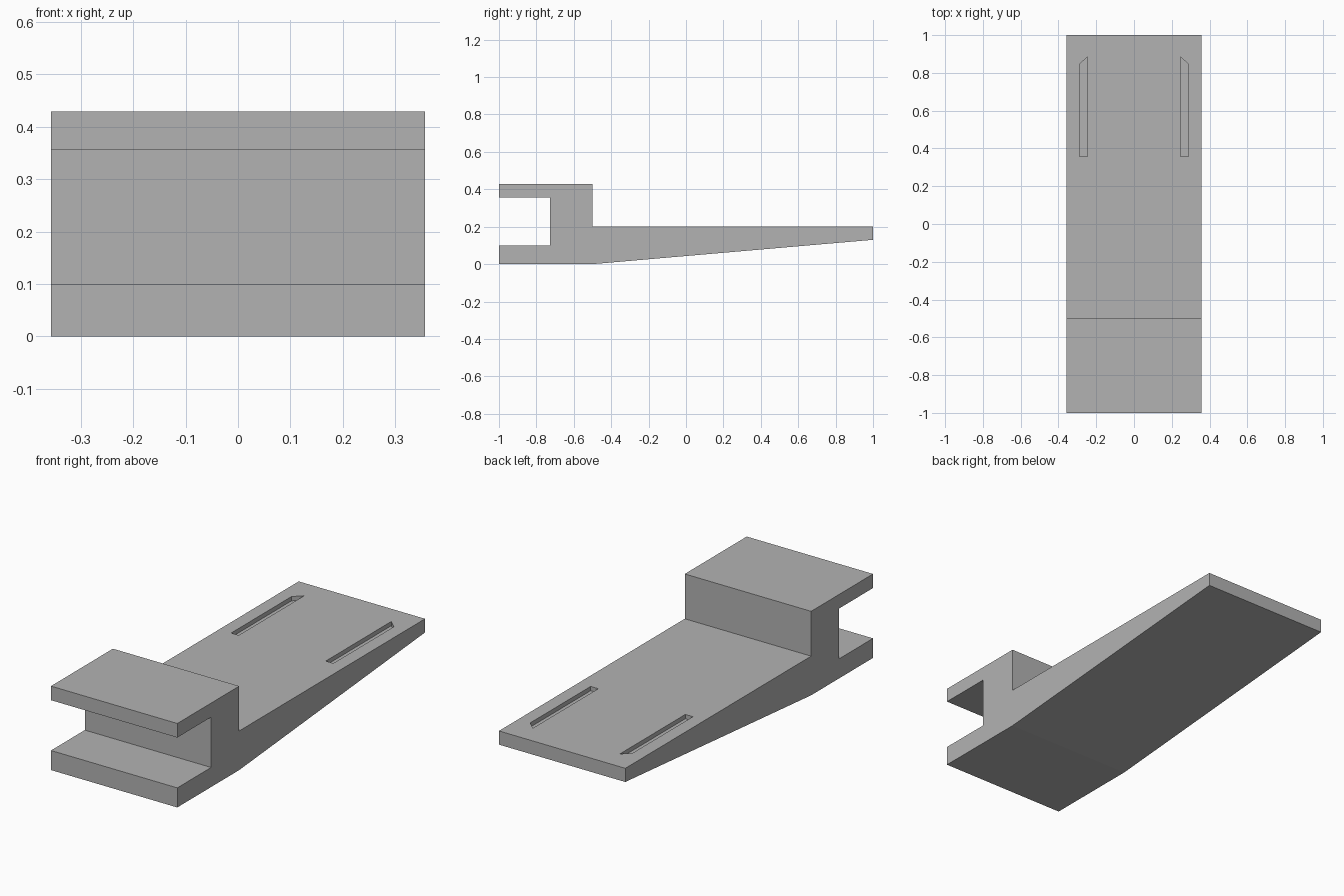
import bpy, bmesh

cube = bpy.data.objects.get("Cube")
if cube:
    bpy.data.objects.remove(cube, do_unlink=True)

GREY = (0.45, 0.45, 0.45, 1)
grey = bpy.data.materials.new("plain grey")
grey.use_nodes = True
grey.diffuse_color = GREY
grey.node_tree.nodes["Principled BSDF"].inputs["Base Color"].default_value = GREY


def prism(name, outline, offset):
    """Extrude a flat outline (3D points) along an offset into a closed solid."""
    bm = bmesh.new()
    face = bm.faces.new([bm.verts.new(p) for p in outline])
    grown = bmesh.ops.extrude_face_region(bm, geom=[face])["geom"]
    bmesh.ops.translate(bm, vec=offset,
                        verts=[v for v in grown if isinstance(v, bmesh.types.BMVert)])
    bmesh.ops.recalc_face_normals(bm, faces=bm.faces)
    mesh = bpy.data.meshes.new(name)
    bm.to_mesh(mesh)
    bm.free()
    mesh.materials.append(grey)
    obj = bpy.data.objects.new(name, mesh)
    bpy.context.collection.objects.link(obj)
    return obj


# Body: side profile of forked clamp and tapered tongue, extruded across the width
HALF_WIDTH = 0.357
TOP = 0.2
profile = [(-1, 0), (-0.5, 0), (1, 0.13), (1, TOP), (-0.5, TOP), (-0.5, 0.429),
           (-1, 0.429), (-1, 0.357), (-0.727, 0.357), (-0.727, 0.1), (-1, 0.1)]
body = prism("clamp_body", [(-HALF_WIDTH, y, z) for y, z in profile],
             (2 * HALF_WIDTH, 0, 0))

# Two shallow mirrored slots with a slanted rear end, cut into the tongue
SLOT_DEPTH = 0.022
slot = [(0.246, 0.357), (0.289, 0.357), (0.289, 0.845), (0.246, 0.886)]
for side, label in ((1, "left"), (-1, "right")):
    cutter = prism(label + "_slot_cutter",
                   [(side * x, y, TOP - SLOT_DEPTH) for x, y in slot], (0, 0, 0.1))
    cutter.hide_render = True
    cutter.hide_set(True)
    cut = body.modifiers.new(label + "_slot", "BOOLEAN")
    cut.operation = "DIFFERENCE"
    cut.solver = "EXACT"
    cut.object = cutter
